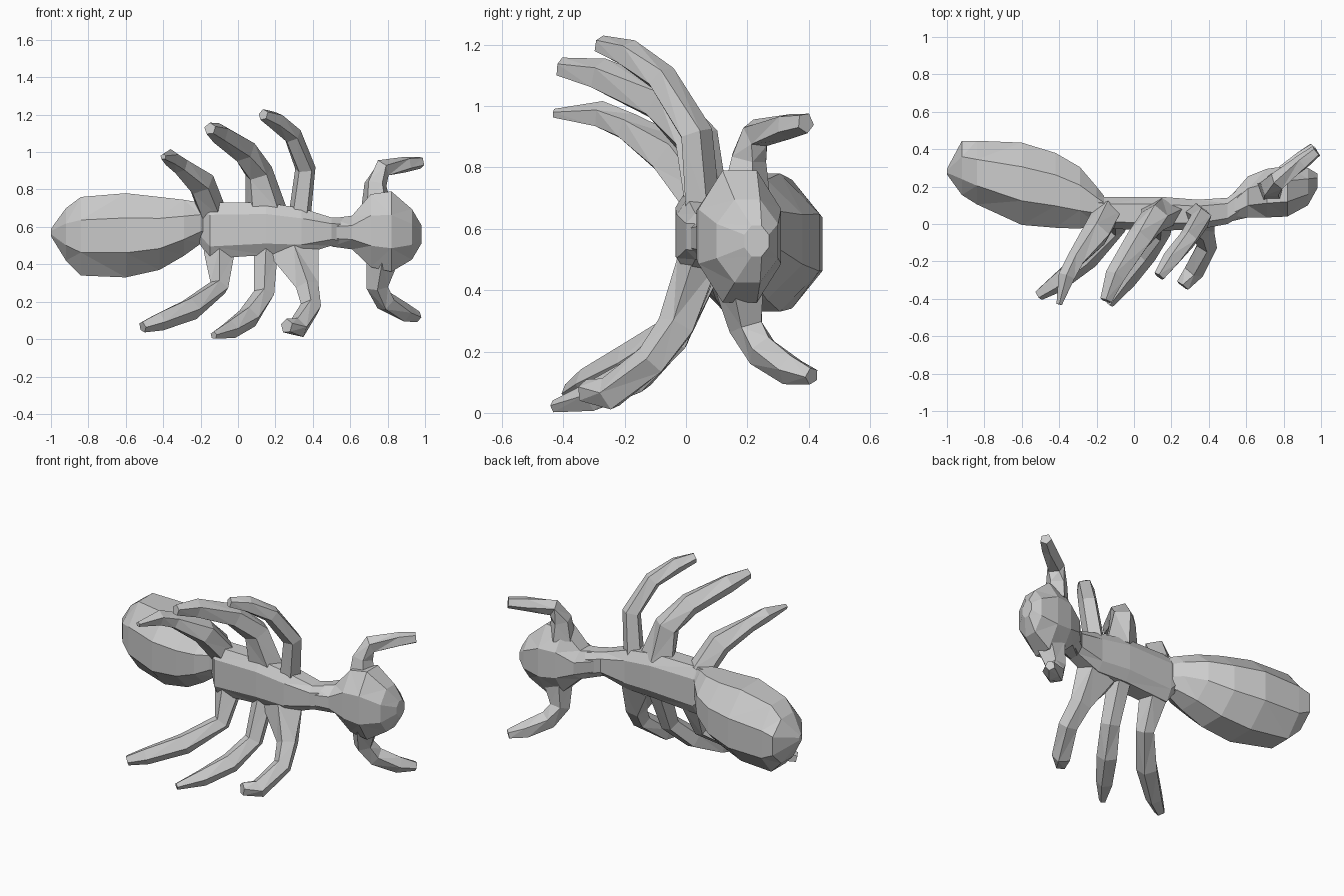
import bpy, bmesh, math
from mathutils import Vector


def loft(name, rings):
    """Skin a list of vertex rings with flat triangles and close both ends."""
    bm = bmesh.new()
    rows = [[bm.verts.new(p) for p in ring] for ring in rings]
    n = len(rows[0])
    for a, b in zip(rows, rows[1:]):
        for i in range(n):
            j = (i + 1) % n
            bm.faces.new((a[i], a[j], b[j], b[i]))
    bm.faces.new(rows[0][::-1])
    bm.faces.new(rows[-1])
    bmesh.ops.recalc_face_normals(bm, faces=bm.faces)
    bmesh.ops.triangulate(bm, faces=bm.faces)
    mesh = bpy.data.meshes.new(name)
    bm.to_mesh(mesh)
    bm.free()
    obj = bpy.data.objects.new(name, mesh)
    bpy.context.collection.objects.link(obj)
    return obj


def body(name, stations, sides=8, power=1.0):
    """Stations along x: (x, y, z, half depth, half height); low power is boxier."""
    def shape(v):
        return math.copysign(abs(v) ** power, v)
    turn = math.pi / sides
    fit = 1 / math.cos(turn) ** power
    rings = []
    for x, y, z, ry, rz in stations:
        angles = [turn + math.tau * i / sides for i in range(sides)]
        rings.append([(x, y + ry * fit * shape(math.cos(a)),
                       z + rz * fit * shape(math.sin(a))) for a in angles])
    return loft(name, rings)


def limb(name, path, root_width=1.0, sides=5):
    """Bent tube through (x, y, z, radius) points; the root may be widened in x."""
    pts = [Vector(p[:3]) for p in path]
    rings = []
    for i, p in enumerate(pts):
        t = (pts[min(i + 1, len(pts) - 1)] - pts[max(i - 1, 0)]).normalized()
        u = t.cross(Vector((1, 0, 0))).normalized()
        v = t.cross(u) * (root_width if i == 0 else 1.0)
        r = path[i][3] * 1.04
        angles = [math.tau * k / sides for k in range(sides)]
        rings.append([p + r * (u * math.cos(a) + v * math.sin(a)) for a in angles])
    return loft(name, rings)


# Main body segments
body("abdomen", [(-0.16, 0.09, 0.62, 0.06, 0.10), (-0.20, 0.10, 0.62, 0.10, 0.11),
                 (-0.29, 0.14, 0.595, 0.165, 0.15), (-0.42, 0.18, 0.565, 0.20, 0.195),
                 (-0.60, 0.215, 0.555, 0.22, 0.225), (-0.84, 0.275, 0.55, 0.17, 0.21),
                 (-0.92, 0.30, 0.56, 0.145, 0.14), (-1.0, 0.28, 0.57, 0.015, 0.02)])
body("thorax", [(-0.22, 0.09, 0.63, 0.05, 0.10), (-0.15, 0.06, 0.58, 0.085, 0.15),
                (0.15, 0.055, 0.59, 0.09, 0.14), (0.34, 0.05, 0.575, 0.08, 0.125),
                (0.50, 0.07, 0.575, 0.07, 0.075), (0.60, 0.14, 0.57, 0.08, 0.08)],
     power=0.65)
body("head", [(0.50, 0.07, 0.57, 0.06, 0.075), (0.61, 0.145, 0.57, 0.11, 0.09),
              (0.71, 0.165, 0.58, 0.13, 0.195), (0.82, 0.175, 0.575, 0.135, 0.215),
              (0.93, 0.20, 0.56, 0.10, 0.135), (0.98, 0.23, 0.56, 0.04, 0.05)])

# Upper row of legs, sweeping up and forward
limb("upper_rear_leg", [(-0.14, 0.06, 0.68, 0.075), (-0.20, -0.05, 0.835, 0.075),
                        (-0.31, -0.19, 0.93, 0.048), (-0.36, -0.28, 0.97, 0.045),
                        (-0.40, -0.43, 0.975, 0.015)])
limb("upper_middle_leg", [(0.15, 0.06, 0.68, 0.075), (0.11, 0.03, 0.89, 0.075),
                          (0.03, -0.08, 1.01, 0.068), (-0.10, -0.28, 1.10, 0.055),
                          (-0.15, -0.41, 1.125, 0.032)], 1.5)
limb("upper_front_leg", [(0.33, 0.05, 0.66, 0.06), (0.36, 0.03, 0.91, 0.055),
                         (0.29, -0.08, 1.09, 0.05), (0.20, -0.19, 1.17, 0.048),
                         (0.135, -0.28, 1.20, 0.03)])

# Lower row of legs, standing on the ground
limb("lower_rear_leg", [(-0.10, 0.05, 0.46, 0.07), (-0.10, -0.02, 0.28, 0.052),
                        (-0.25, -0.18, 0.165, 0.062), (-0.42, -0.32, 0.095, 0.05),
                        (-0.51, -0.38, 0.065, 0.03)], 1.2)
limb("lower_middle_leg", [(0.15, 0.05, 0.48, 0.065), (0.14, -0.04, 0.24, 0.055),
                          (0.06, -0.16, 0.12, 0.06), (-0.04, -0.30, 0.052, 0.05),
                          (-0.13, -0.43, 0.02, 0.02)])
limb("lower_front_leg", [(0.30, 0.04, 0.48, 0.07), (0.37, -0.03, 0.28, 0.062),
                         (0.39, -0.11, 0.17, 0.055), (0.32, -0.25, 0.06, 0.055),
                         (0.26, -0.33, 0.07, 0.038)], 2.0)

# Antennae
limb("upper_antenna", [(0.74, 0.19, 0.72, 0.08), (0.735, 0.20, 0.83, 0.06),
                       (0.77, 0.23, 0.91, 0.05), (0.90, 0.33, 0.935, 0.042),
                       (0.975, 0.39, 0.945, 0.033)])
limb("lower_antenna", [(0.77, 0.18, 0.42, 0.085), (0.745, 0.20, 0.28, 0.058),
                       (0.79, 0.25, 0.20, 0.055), (0.89, 0.34, 0.14, 0.05),
                       (0.96, 0.41, 0.12, 0.028)])
